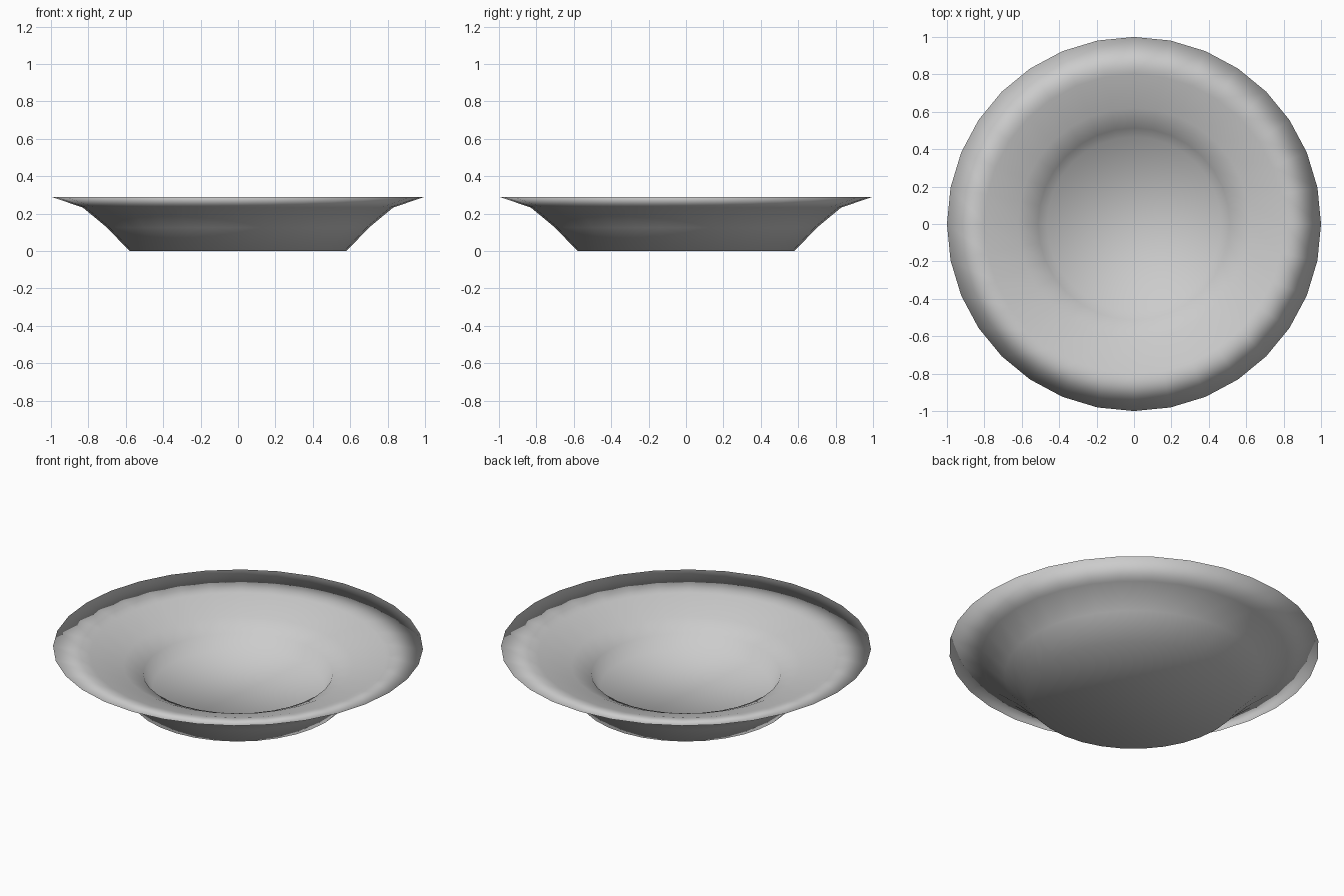
import bpy, bmesh, math

if "Cube" in bpy.data.objects:
    bpy.data.objects.remove(bpy.data.objects["Cube"])

SIDES = 32
# (radius, height): underside from the foot to the rim, then the inside down to the floor
PROFILE = [(0.58, 0.0), (0.70, 0.125), (0.83, 0.233), (1.0, 0.29),
           (0.80, 0.245), (0.62, 0.186), (0.513, 0.137), (0.465, 0.06)]

bm = bmesh.new()

def ring(radius, height):
    return [bm.verts.new((radius * math.cos(2 * math.pi * i / SIDES),
                          radius * math.sin(2 * math.pi * i / SIDES), height))
            for i in range(SIDES)]

# Walls between neighbouring rings
rings = [ring(r, z) for r, z in PROFILE]
for a, b in zip(rings, rings[1:]):
    for i in range(SIDES):
        j = (i + 1) % SIDES
        bm.faces.new((a[i], a[j], b[j], b[i]))

# Foot and inner floor
bm.faces.new(rings[0][::-1])
bm.faces.new(rings[-1])
bmesh.ops.recalc_face_normals(bm, faces=bm.faces)
for f in bm.faces:
    f.smooth = True

mesh = bpy.data.meshes.new("plate")
bm.to_mesh(mesh)
bm.free()
plate = bpy.data.objects.new("plate", mesh)
bpy.context.collection.objects.link(plate)
